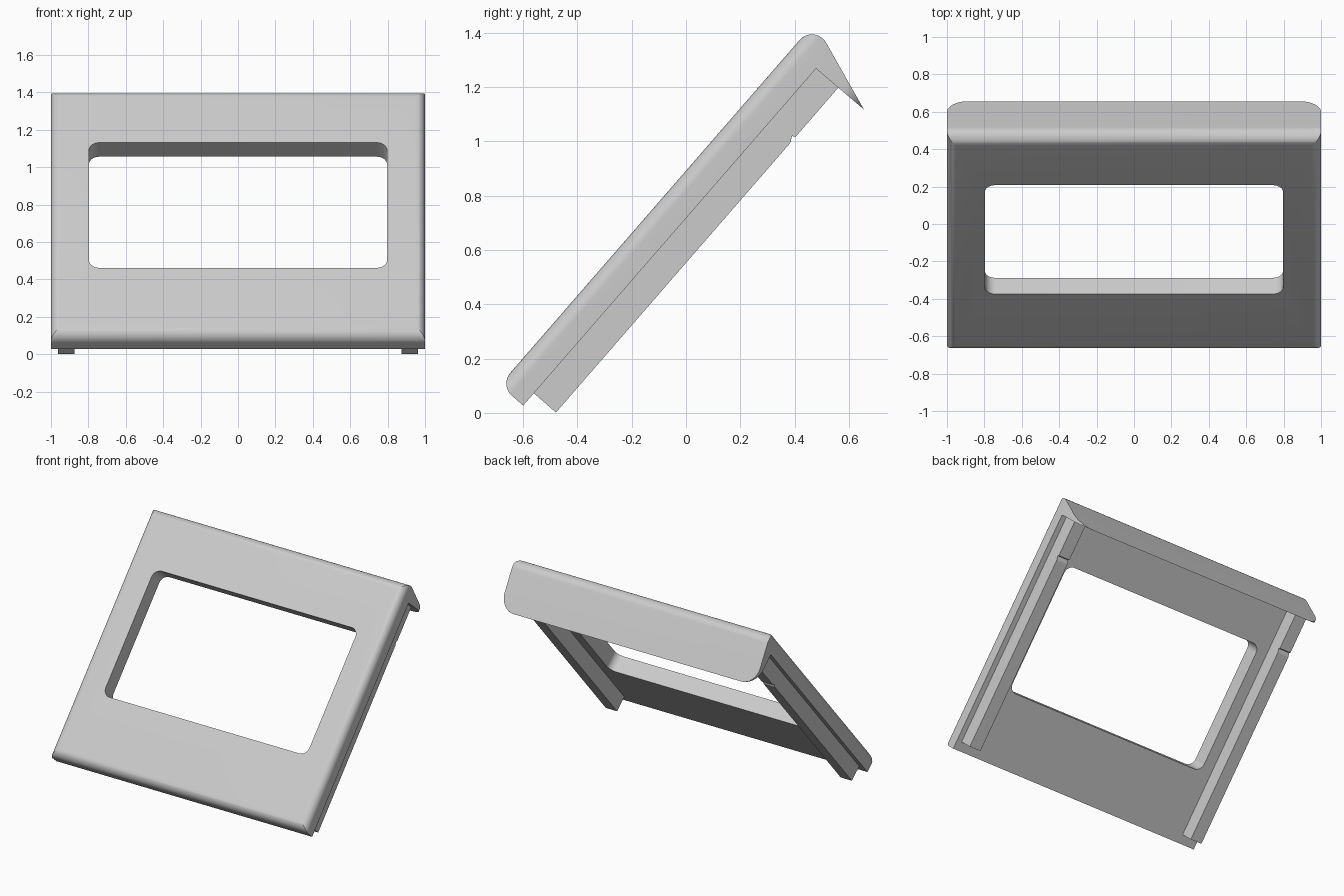
import bpy, bmesh, math
from mathutils import Vector

if "Cube" in bpy.data.objects:
    bpy.data.objects.remove(bpy.data.objects["Cube"])

TILT = math.radians(49)
ORIGIN = (0, -0.6, 0.027)
THICK = 0.115      # panel thickness
LENGTH = 1.645     # panel length up the slope
LIP = -0.232       # tip of the rear lip, below the panel

grey = bpy.data.materials.new("light grey")
grey.use_nodes = True
grey.diffuse_color = (0.6, 0.6, 0.6, 1)
grey.node_tree.nodes["Principled BSDF"].inputs["Base Color"].default_value = (0.6, 0.6, 0.6, 1)


def rounded(corners, steps=10):
    """Outline from (a, b, radius) corners, each replaced by an arc."""
    pts = []
    for i, (a, b, r) in enumerate(corners):
        p = Vector((a, b))
        if r == 0:
            pts.append(p)
            continue
        d1 = (Vector(corners[i - 1][:2]) - p).normalized()
        d2 = (Vector(corners[(i + 1) % len(corners)][:2]) - p).normalized()
        half = d1.angle(d2) / 2
        centre = p + (d1 + d2).normalized() * r / math.sin(half)
        v1 = p + d1 * r / math.tan(half) - centre
        v2 = p + d2 * r / math.tan(half) - centre
        pts += [centre + v1.lerp(v2, k / steps).normalized() * r for k in range(steps + 1)]
    return pts


def prism(name, outline, axis, start, end):
    """Extrude an outline along local axis 0, 1 or 2, on the tilted frame."""
    bm = bmesh.new()
    rings = []
    for t in (start, end):
        ring = []
        for p in outline:
            co = list(p)
            co.insert(axis, t)
            ring.append(bm.verts.new(co))
        rings.append(ring)
        bm.faces.new(ring)
    n = len(outline)
    for i in range(n):
        j = (i + 1) % n
        bm.faces.new((rings[0][i], rings[0][j], rings[1][j], rings[1][i]))
    bmesh.ops.recalc_face_normals(bm, faces=bm.faces)
    mesh = bpy.data.meshes.new(name)
    bm.to_mesh(mesh)
    bm.free()
    mesh.materials.append(grey)
    ob = bpy.data.objects.new(name, mesh)
    ob.location = ORIGIN
    ob.rotation_euler.x = TILT
    bpy.context.collection.objects.link(ob)
    return ob


def activate(ob):
    bpy.ops.object.select_all(action="DESELECT")
    ob.select_set(True)
    bpy.context.view_layer.objects.active = ob


def cut(ob, tool, operation):
    activate(ob)
    mod = ob.modifiers.new("cut", "BOOLEAN")
    mod.operation, mod.solver, mod.object = operation, "EXACT", tool
    bpy.context.view_layer.update()
    bpy.ops.object.modifier_apply(modifier=mod.name)
    bpy.data.objects.remove(tool)


# Panel with tapered rear lip, extruded sideways
side = rounded([(0, 0, 0), (0, THICK, 0.06), (1.77, THICK, 0.06),
                (LENGTH + 0.002, LIP, 0), (LENGTH, 0, 0)])
panel = prism("panel", side, 0, -1, 1)

# Rounded long edges and lip corners
section = rounded([(-1, LIP, 0.11), (1, LIP, 0.11), (1, THICK, 0.05), (-1, THICK, 0.05)])
cut(panel, prism("edge_tool", section, 1, -0.2, 2), "INTERSECT")

# Window opening
window = rounded([(-0.797, 0.476, 0.055), (0.797, 0.476, 0.055),
                  (0.797, 1.363, 0.055), (-0.797, 1.363, 0.055)])
cut(panel, prism("window_tool", window, 2, -0.1, 0.3), "DIFFERENCE")

activate(panel)
bpy.ops.object.shade_smooth_by_angle(angle=math.radians(30))

# Support rails under both sides, each with a small notch
rail = [(0.06, 0.004), (0.06, -0.108), (1.375, -0.108), (1.4, -0.096),
        (1.405, -0.108), (LENGTH + 0.002, -0.108), (LENGTH + 0.002, 0.004)]
for name, sign in (("left_rail", 1), ("right_rail", -1)):
    prism(name, rail, 0, sign * 0.875, sign * 0.963)
